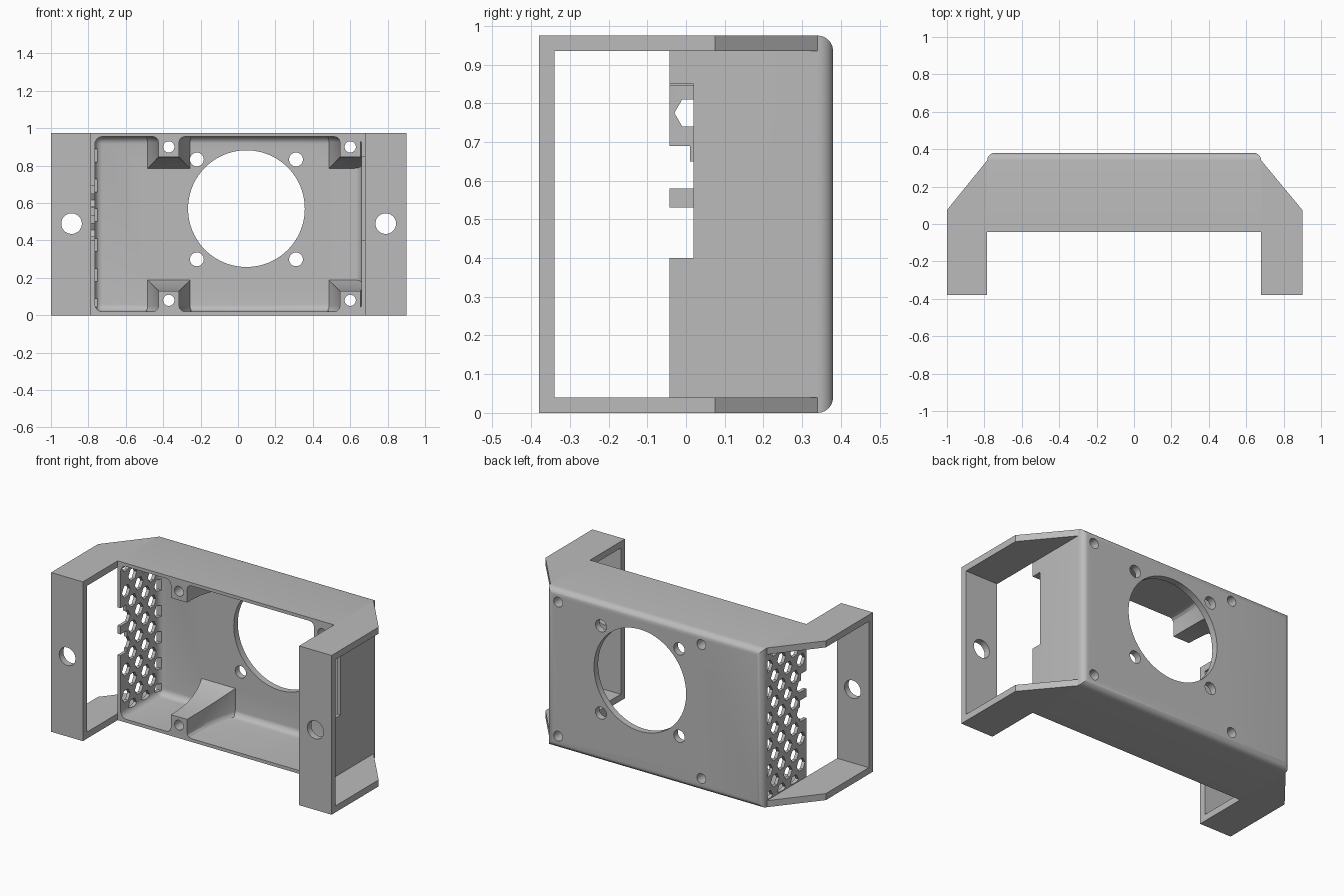
import bpy, bmesh, math
from mathutils import Matrix

cube = bpy.data.objects.get("Cube")
if cube:
    bpy.data.objects.remove(cube, do_unlink=True)

grey = bpy.data.materials.new("plain grey")
grey.use_nodes = True
grey.diffuse_color = (0.5, 0.5, 0.5, 1)
grey.node_tree.nodes["Principled BSDF"].inputs["Base Color"].default_value = (0.5, 0.5, 0.5, 1)

H = 0.975                       # overall height
FRONT, FLOOR, BACK = -0.043, 0.34, 0.38
LEFT, RIGHT = -0.785, 0.68      # outer faces of the side walls


def finish(bm, name):
    bmesh.ops.recalc_face_normals(bm, faces=bm.faces)
    mesh = bpy.data.meshes.new(name)
    bm.to_mesh(mesh)
    bm.free()
    mesh.materials.append(grey)
    obj = bpy.data.objects.new(name, mesh)
    bpy.context.collection.objects.link(obj)
    return obj


def box_bm(x0, x1, y0, y1, z0, z1):
    bm = bmesh.new()
    m = Matrix.Translation(((x0 + x1) / 2, (y0 + y1) / 2, (z0 + z1) / 2))
    bmesh.ops.create_cube(bm, size=1, matrix=m @ Matrix.Diagonal((x1 - x0, y1 - y0, z1 - z0, 1)))
    return bm


def box(name, *dims):
    return finish(box_bm(*dims), name)


def loft(bm, rings):
    """Skin a list of closed rings and cap both ends."""
    rows = [[bm.verts.new(p) for p in ring] for ring in rings]
    n = len(rows[0])
    for a, b in zip(rows, rows[1:]):
        for i in range(n):
            bm.faces.new((a[i], a[(i + 1) % n], b[(i + 1) % n], b[i]))
    bm.faces.new(rows[0])
    bm.faces.new(rows[-1])


def rod(name, x, z, r, y0, y1, sides=32):
    bm = bmesh.new()
    angles = [2 * math.pi * i / sides for i in range(sides)]
    loft(bm, [[(x + r * math.cos(a), y, z + r * math.sin(a)) for a in angles] for y in (y0, y1)])
    return finish(bm, name)


def combine(target, other, operation="DIFFERENCE"):
    mod = target.modifiers.new("combine", "BOOLEAN")
    mod.operation, mod.solver, mod.object = operation, "EXACT", other
    bpy.context.view_layer.objects.active = target
    bpy.ops.object.modifier_apply(modifier=mod.name)
    bpy.data.objects.remove(other, do_unlink=True)


def smooth(obj):
    bpy.ops.object.select_all(action="DESELECT")
    obj.select_set(True)
    bpy.context.view_layer.objects.active = obj
    bpy.ops.object.shade_smooth_by_angle(angle=math.radians(30))


# Housing shell with rounded back edges
bm = box_bm(LEFT, RIGHT, FRONT, BACK, 0, H)
rim = [e for e in bm.edges if all(v.co.y > FLOOR for v in e.verts)]
bmesh.ops.bevel(bm, geom=rim, offset=0.04, segments=6, profile=0.5, affect="EDGES")
housing = finish(bm, "housing")

# Rounded cavity open to the front
bm = box_bm(-0.765, 0.66, -0.3, FLOOR, 0.02, 0.955)
bmesh.ops.bevel(bm, geom=bm.edges[:], offset=0.04, segments=6, profile=0.5, affect="EDGES")
combine(housing, finish(bm, "cavity_cutter"))


# Screw bosses that flare towards the back panel
def boss(x, half, height, top):
    rings = []
    for i in range(13):
        t = i / 12
        f = 0.065 * t ** 2.5
        w, h = half + f, height + f
        half_ring = [(w + 0.03, 0.01), (w + 0.03, 0.02), (w + 0.015, 0.024),
                     (w + 0.004, 0.035), (w, 0.05), (w, h)]
        ring = half_ring + [(-a, b) for a, b in reversed(half_ring)]
        y = FRONT + (FLOOR + 0.015 - FRONT) * t
        rings.append([(min(x + a, 0.67), y, H - b if top else b) for a, b in ring])
    bm = bmesh.new()
    loft(bm, rings)
    bmesh.ops.remove_doubles(bm, verts=bm.verts, dist=0.0001)
    return finish(bm, "screw_boss")


for x in (-0.37, 0.6):
    for top in (False, True):
        combine(housing, boss(x, 0.055, 0.13, top), "UNION")
        combine(housing, rod("screw_cutter", x, 0.9 if top else 0.08, 0.03, -0.2, 0.5))

# Fan opening and its four mounting holes
combine(housing, rod("fan_cutter", 0.045, 0.57, 0.312, 0.2, 0.5, 96))
for dx in (-0.265, 0.265):
    for dz in (-0.267, 0.267):
        combine(housing, rod("fan_screw_cutter", 0.045 + dx, 0.566 + dz, 0.037, 0.1, 0.5))

# Honeycomb vents through one side wall
bm = bmesh.new()
for row in range(12):
    z = 0.055 + 0.08 * row
    for col in range(3):
        y = 0.01 + 0.125 * col + (0.0625 if row % 2 == 0 else 0)
        ring = []
        for k in range(6):
            a = k * math.pi / 3
            ring.append((min(y + 0.04 * math.cos(a), 0.335),
                         min(max(z + 0.04 * math.sin(a), 0.045), 0.93)))
        loft(bm, [[(x, *p) for p in ring] for x in (-0.85, -0.75)])
combine(housing, finish(bm, "vent_cutter"))

# Connector notches in the front edges of the side walls
combine(housing, box("notch_cutter", -0.85, -0.74, -0.2, 0.01, 0.58, 0.69))
combine(housing, box("notch_cutter", -0.85, -0.74, -0.2, 0.02, 0.40, 0.53))
combine(housing, box("notch_cutter", 0.62, 0.72, -0.2, 0.02, 0.40, 0.85))
smooth(housing)

# Mounting ears: open frames with a drilled front plate
for name, inner, outer, hole in (("left_ear", RIGHT, 0.9, 0.79), ("right_ear", LEFT, -1.0, -0.89)):
    outline = [(inner, -0.38), (outer, -0.38), (outer, 0.075), (inner, FLOOR)]
    bm = bmesh.new()
    loft(bm, [[(x, y, z) for x, y in outline] for z in (0, H)])
    ear = finish(bm, name)
    combine(ear, box("ear_cutter", -1.2, 1.2, -0.34, 0.5, 0.04, 0.935))
    combine(ear, rod("ear_hole_cutter", hole, 0.49, 0.055, -0.5, -0.2, 48))
    smooth(ear)
